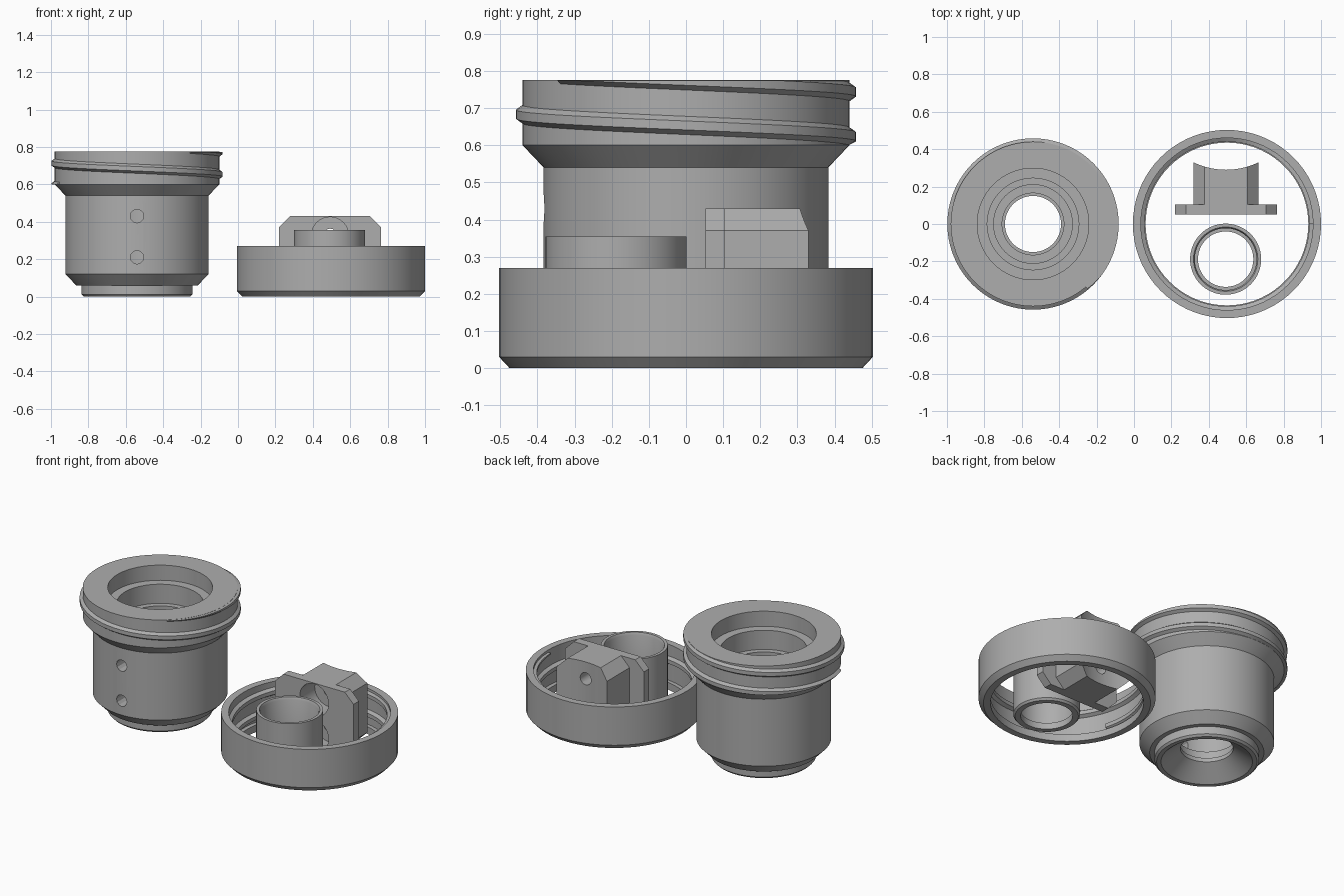
import bpy, bmesh
from math import sin, cos, pi, radians
from mathutils import Matrix, Vector

cube = bpy.data.objects.get("Cube")
if cube:
    bpy.data.objects.remove(cube, do_unlink=True)

grey = bpy.data.materials.new("plain grey")
grey.use_nodes = True
COLOUR = (0.42, 0.42, 0.42, 1)
grey.diffuse_color = COLOUR
grey.node_tree.nodes["Principled BSDF"].inputs["Base Color"].default_value = COLOUR

SEGMENTS = 72


def finish(name, bm, location=(0, 0, 0)):
    bmesh.ops.recalc_face_normals(bm, faces=bm.faces)
    mesh = bpy.data.meshes.new(name)
    bm.to_mesh(mesh)
    bm.free()
    obj = bpy.data.objects.new(name, mesh)
    obj.location = location
    mesh.materials.append(grey)
    bpy.context.collection.objects.link(obj)
    return obj


def select(obj):
    bpy.ops.object.select_all(action="DESELECT")
    obj.select_set(True)
    bpy.context.view_layer.objects.active = obj


def smooth(obj):
    select(obj)
    bpy.ops.object.shade_smooth_by_angle(angle=radians(25))


def sweep(rings, closed):
    """Skin a list of equal cross-sections."""
    bm = bmesh.new()
    loops = [[bm.verts.new(p) for p in ring] for ring in rings]
    n = len(loops[0])
    pairs = list(zip(loops, loops[1:]))
    if closed:
        pairs.append((loops[-1], loops[0]))
    else:
        bm.faces.new(loops[0])
        bm.faces.new(loops[-1])
    for a, b in pairs:
        for i in range(n):
            j = (i + 1) % n
            bm.faces.new((a[i], a[j], b[j], b[i]))
    return bm


def turned(name, profile, location):
    """Revolve a closed (radius, height) outline about the vertical axis."""
    angles = [2 * pi * i / SEGMENTS for i in range(SEGMENTS)]
    rings = [[(r * cos(a), r * sin(a), z) for r, z in profile] for a in angles]
    return finish(name, sweep(rings, True), location)


def thread(name, location, root, crest, top, start, end, low, high):
    """Left-handed screw ridge that fades out at its low and high limits."""
    pitch, half, flat = 0.12, 0.026, 0.012
    steps = int((end - start) / 5)
    rings = []
    for i in range(steps + 1):
        deg = start + (end - start) * i / steps
        a = radians(deg)
        z = top - pitch * (deg - start) / 360
        fade = min(1, max(0.02, (high - z + half) / 0.014),
                   max(0.02, (z + half - low) / 0.014))
        r = root + (crest - root) * fade
        section = ((root, -half), (r, -flat), (r, flat), (root, half))
        rings.append([(q * cos(a), q * sin(a), min(high, max(low, z + dz)))
                      for q, dz in section])
    obj = finish(name, sweep(rings, False), location)
    smooth(obj)
    return obj


def cylinder(radius, start, end, sides):
    start, end = Vector(start), Vector(end)
    axis = end - start
    bm = bmesh.new()
    bmesh.ops.create_cone(
        bm, cap_ends=True, segments=sides, radius1=radius, radius2=radius,
        depth=axis.length,
        matrix=Matrix.Translation((start + end) / 2)
        @ axis.to_track_quat("Z", "Y").to_matrix().to_4x4())
    cutter = finish("cutter", bm)
    cutter.hide_render = True
    return cutter


def cut(obj, cutter, operation="DIFFERENCE"):
    mod = obj.modifiers.new("cut", "BOOLEAN")
    mod.operation = operation
    mod.solver = "EXACT"
    mod.object = cutter
    select(obj)
    bpy.ops.object.modifier_apply(modifier=mod.name)
    bpy.data.objects.remove(cutter, do_unlink=True)


def octagon_block(name, x, half, height, chamfer, y0, y1):
    """Upright block with its four long edges chamfered."""
    c = chamfer
    right = [(half - c, 0), (half, c), (half, height - c), (half - c, height)]
    outline = right + [(-px, pz) for px, pz in reversed(right)]
    rings = [[(x + px, y, pz) for px, pz in outline] for y in (y0, y1)]
    return finish(name, sweep(rings, False))


# Hollow socket body with stepped bore and flared mouth underneath
BODY = (-0.54, 0, 0)
body = turned("socket_body", [
    (0.26, 0), (0.285, 0), (0.297, 0.012), (0.297, 0.06), (0.325, 0.06),
    (0.383, 0.12), (0.383, 0.54), (0.44, 0.6), (0.44, 0.775), (0.298, 0.775),
    (0.298, 0.68), (0.245, 0.68), (0.245, 0.56), (0.21, 0.56), (0.21, 0.16),
    (0.165, 0.16), (0.165, 0.11), (0.15, 0.11), (0.15, 0.085)], BODY)
for z in (0.21, 0.43):
    cut(body, cylinder(0.036, (-0.54, -0.5, z), (-0.54, -0.1, z), 12))
smooth(body)
thread("socket_thread", BODY, 0.438, 0.458, 0.79, -50, 560, 0.6, 0.774)

# Open screw ring with a lip at the bottom
RING = (0.497, 0, 0)
smooth(turned("screw_ring", [
    (0.435, 0), (0.475, 0), (0.503, 0.03), (0.503, 0.27), (0.46, 0.27),
    (0.46, 0.045), (0.435, 0.045)], RING))
thread("ring_thread", RING, 0.462, 0.44, 0.26, 0, 560, 0.046, 0.255)

# Small sleeve standing inside the ring
smooth(turned("sleeve", [
    (0.148, 0), (0.18, 0), (0.19, 0.012), (0.19, 0.355), (0.172, 0.355),
    (0.165, 0.34), (0.165, 0.04), (0.148, 0.04)], (0.49, -0.188, 0)))

# Clamp bracket: flange and block, hollowed at the back to fit a round body
X = 0.492
bracket = octagon_block("clamp_bracket", X, 0.273, 0.43, 0.06, 0.052, 0.105)
block = octagon_block("block", X, 0.174, 0.43, 0.06, 0.08, 0.332)
cut(block, cylinder(0.4, (X, 0.69, -0.1), (X, 0.69, 0.6), 96))
cut(bracket, block, "UNION")
for z in (0.105, 0.325):
    cut(bracket, cylinder(0.1, (X, 0, z), (X, 0.2, z), 32))
    cut(bracket, cylinder(0.038, (X, 0.15, z), (X, 0.4, z), 16))
smooth(bracket)
